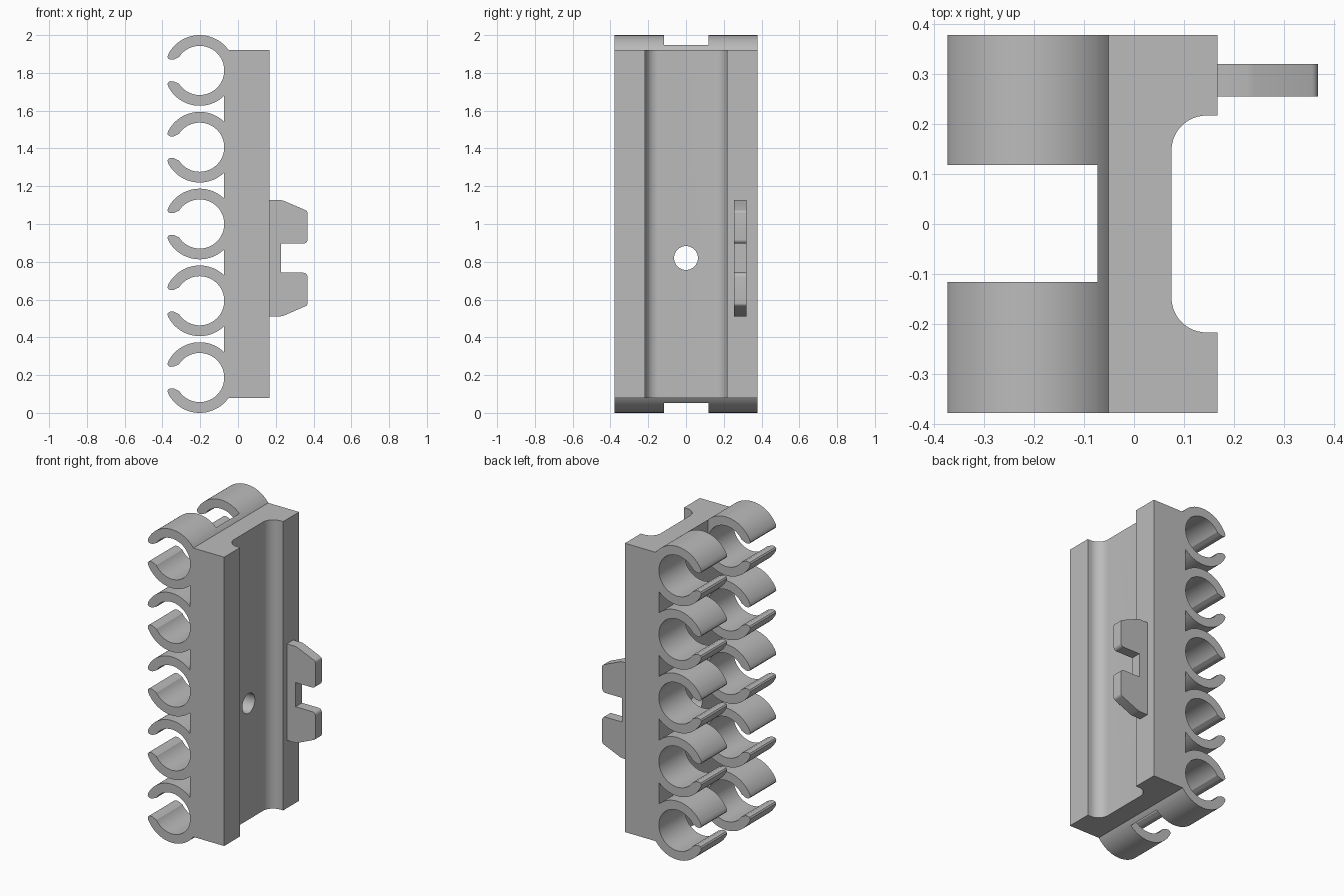
import bpy
import bmesh
from math import cos, sin, acos, radians
from mathutils import Vector

cube = bpy.data.objects.get("Cube")
if cube:
    bpy.data.objects.remove(cube, do_unlink=True)

# Material
grey = bpy.data.materials.new("plain grey")
grey.use_nodes = True
colour = (0.5, 0.5, 0.5, 1)
grey.diffuse_color = colour
grey.node_tree.nodes["Principled BSDF"].inputs["Base Color"].default_value = colour


def arc(cx, cy, r, start, end, steps):
    """Points on an arc, angles in degrees."""
    angles = [radians(start + (end - start) * i / steps) for i in range(steps + 1)]
    return [(cx + r * cos(a), cy + r * sin(a)) for a in angles]


def prism(name, points, axis, lo, hi):
    """Extrude a closed outline along 'x', 'y' or 'z'."""
    place = {"x": lambda a, b, t: (t, a, b),
             "y": lambda a, b, t: (a, t, b),
             "z": lambda a, b, t: (a, b, t)}[axis]
    bm = bmesh.new()
    face = bm.faces.new([bm.verts.new(place(a, b, lo)) for a, b in points])
    ext = bmesh.ops.extrude_face_region(bm, geom=[face])
    moved = [v for v in ext["geom"] if isinstance(v, bmesh.types.BMVert)]
    bmesh.ops.translate(bm, verts=moved, vec=Vector(place(0, 0, hi - lo)))
    bmesh.ops.recalc_face_normals(bm, faces=bm.faces)
    mesh = bpy.data.meshes.new(name)
    bm.to_mesh(mesh)
    bm.free()
    mesh.materials.append(grey)
    obj = bpy.data.objects.new(name, mesh)
    bpy.context.collection.objects.link(obj)
    return obj


def smooth(obj):
    bpy.ops.object.select_all(action="DESELECT")
    obj.select_set(True)
    bpy.context.view_layer.objects.active = obj
    bpy.ops.object.shade_smooth_by_angle(angle=radians(30))


DEPTH = 0.378                 # half depth of the rail
BACK, FRONT = -0.073, 0.167   # rail extent in x
LOW, HIGH = 0.078, 1.922      # rail extent in z
CLIP_X, OUTER, INNER = -0.203, 0.187, 0.13

# Rail with a rounded channel along its length
half = [(BACK, DEPTH), (FRONT, DEPTH), (FRONT, 0.217)]
half += arc(0.145, 0.147, 0.07, 90, 180, 14)
rail = prism("rail", half + [(x, -y) for x, y in reversed(half)], "z", LOW, HIGH)

# Screw hole through the rail
cutter = prism("hole_cutter", arc(0, 0.82, 0.063, 0, 352.5, 47), "x", -0.3, 0.3)
cutter.hide_render = True
cut = rail.modifiers.new("screw hole", "BOOLEAN")
cut.object = cutter
cut.operation = "DIFFERENCE"
cut.solver = "EXACT"
bpy.context.view_layer.objects.active = rail
bpy.ops.object.modifier_apply(modifier=cut.name)
bpy.data.objects.remove(cutter, do_unlink=True)
smooth(rail)

# Round shoulders where the end clips run into the rail
root = acos((BACK - CLIP_X) / OUTER) * 57.29578
edge = acos((-0.05 - CLIP_X) / OUTER) * 57.29578
for name, side, end in (("top_shoulder", 1, HIGH), ("bottom_shoulder", -1, LOW)):
    centre = 1 + side * 0.813
    curve = [(x, centre + side * z) for x, z in arc(CLIP_X, 0, OUTER, edge, root, 5)]
    smooth(prism(name, curve + [(BACK, end), (curve[0][0], end)], "y", -DEPTH, DEPTH))

# Two rows of five clips, each made of an upper and a lower jaw
tip = [(-0.17, 0.07), (-0.164, 0.061), (-0.153, 0.057), (-0.136, 0.058), (-0.126, 0.063)]
jaw = arc(0, 0, OUTER, root, 154, 26) + tip + arc(0, 0, INNER, 147, 0, 36)
for row, lo, hi in (("front", -DEPTH, -0.116), ("back", 0.118, DEPTH)):
    for i in range(5):
        z0 = 0.187 + i * 0.4065
        for part, side in (("upper", 1), ("lower", -1)):
            outline = [(CLIP_X + x, z0 + side * z) for x, z in jaw]
            smooth(prism(f"{row}_clip_{i + 1}_{part}_jaw", outline, "y", lo, hi))

# Notched hook plate, mirrored about its middle height
MID = 0.819
hook = [(FRONT, 0.308), (0.225, 0.308), (0.24, 0.305), (0.354, 0.256)]
hook += arc(0.35, 0.238, 0.018, 60, 0, 5) + arc(0.346, 0.099, 0.022, 0, -90, 6)
hook += [(0.228, 0.077)]
outline = [(x, MID + z) for x, z in hook] + [(x, MID - z) for x, z in reversed(hook)]
smooth(prism("hook_plate", outline, "y", 0.255, 0.32))
